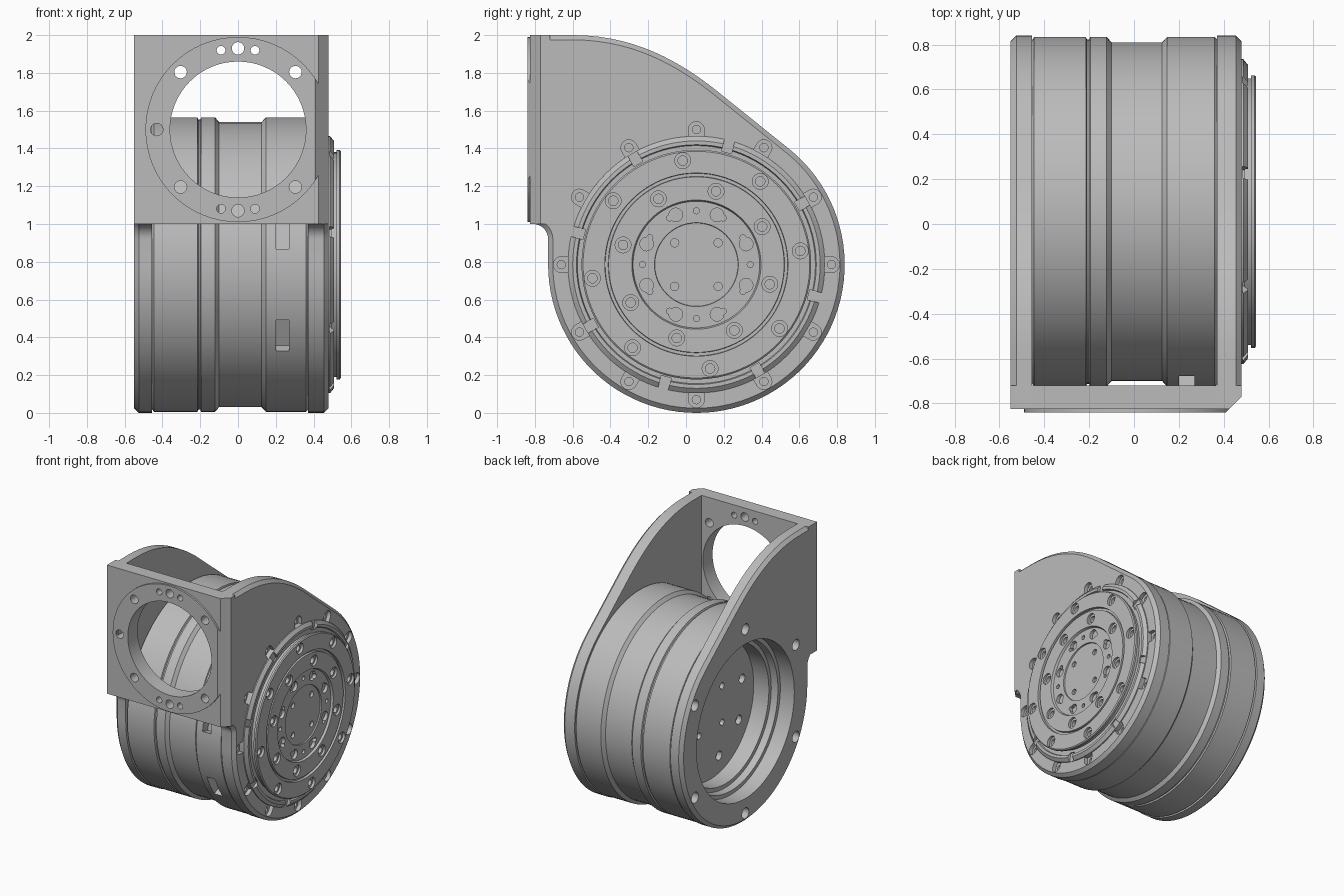
import bpy, bmesh, math
from mathutils import Vector, Matrix
from mathutils.geometry import interpolate_bezier

if "Cube" in bpy.data.objects:
    bpy.data.objects.remove(bpy.data.objects["Cube"])

metal = bpy.data.materials.new("grey metal")
metal.use_nodes = True
metal.diffuse_color = (0.5, 0.5, 0.5, 1)
metal.node_tree.nodes["Principled BSDF"].inputs["Base Color"].default_value = (0.5, 0.5, 0.5, 1)

CY, CZ, R = 0.055, 0.785, 0.785      # drum axis and bracket radius
TO_X = Matrix.Rotation(math.pi / 2, 4, 'Y')
TO_Y = Matrix.Rotation(math.pi / 2, 4, 'X')


def finish(name, bm):
    bmesh.ops.recalc_face_normals(bm, faces=bm.faces)
    me = bpy.data.meshes.new(name)
    bm.to_mesh(me)
    bm.free()
    ob = bpy.data.objects.new(name, me)
    bpy.context.collection.objects.link(ob)
    me.materials.append(metal)
    return ob


def cylinder(bm, centre, r, depth, turn=TO_X, seg=24):
    bmesh.ops.create_cone(bm, cap_ends=True, segments=seg, radius1=r, radius2=r,
                          depth=depth, matrix=Matrix.Translation(centre) @ turn)


def box(bm, centre, size, turn=Matrix()):
    bmesh.ops.create_cube(bm, size=1, matrix=Matrix.Translation(centre) @ turn
                          @ Matrix.Diagonal((*size, 1)))


def cut(target, fill):
    """Subtract the solids that fill() puts into a mesh."""
    bm = bmesh.new()
    fill(bm)
    tool = finish("cutter", bm)
    tool.hide_render = True
    mod = target.modifiers.new("cut", 'BOOLEAN')
    mod.operation, mod.solver, mod.object = 'DIFFERENCE', 'EXACT', tool
    bpy.context.view_layer.objects.active = target
    bpy.ops.object.modifier_apply(modifier=mod.name)
    bpy.data.objects.remove(tool)


def polar(x, r, deg):
    a = math.radians(deg)
    return Vector((x, CY + r * math.cos(a), CZ + r * math.sin(a)))


def ring_holes(x, ring, r, depth, count, start):
    def fill(bm):
        for k in range(count):
            cylinder(bm, polar(x, ring, start + k * 360 / count), r, depth)
    return fill


def ring_boxes(x, ring, size, angles):
    def fill(bm):
        for a in angles:
            box(bm, polar(x, ring, a), size, Matrix.Rotation(math.radians(a), 4, 'X'))
    return fill


def lathe(name, profile, seg=96):
    """Spin (x, radius) points round the drum axis."""
    bm = bmesh.new()
    verts = [bm.verts.new((x, CY, CZ + r)) for x, r in profile]
    edges = [bm.edges.new(p) for p in zip(verts, verts[1:])]
    bmesh.ops.spin(bm, geom=verts + edges, cent=(0, CY, CZ), axis=(1, 0, 0),
                   angle=2 * math.pi, steps=seg, use_merge=True)
    bmesh.ops.remove_doubles(bm, verts=bm.verts, dist=1e-5)
    return finish(name, bm)


# Bracket cheeks: flat front, sweeping top, round bottom, chamfered outside
FRONT = -0.825
outline = [Vector((FRONT, 1)), Vector((FRONT, 2))]
outline += interpolate_bezier(Vector((-0.6, 2)), Vector((-0.25, 2)),
                              Vector((0, 1.84)), Vector((0.2, 1.675)), 16)
for i in range(65):
    p = polar(0, R, 51.3 - i * 231.3 / 64)
    outline.append(Vector((p.y, p.z)))
for i in range(9):
    a = i * math.pi / 16
    outline.append(Vector((-0.81 + 0.08 * math.cos(a), 0.92 + 0.08 * math.sin(a))))


def cheek(name, inner, outer):
    bm = bmesh.new()
    face = bm.faces.new([bm.verts.new((inner, p[0], p[1])) for p in outline])
    new = bmesh.ops.extrude_face_region(bm, geom=[face])["geom"]
    bmesh.ops.translate(bm, vec=(outer - inner, 0, 0),
                        verts=[g for g in new if isinstance(g, bmesh.types.BMVert)])
    bmesh.ops.recalc_face_normals(bm, faces=bm.faces)
    rim = [e for e in bm.edges if all(abs(v.co.x - outer) < 1e-5 for v in e.verts)
           and not all(v.co.y < FRONT + 0.01 for v in e.verts)]
    bmesh.ops.bevel(bm, geom=rim, offset=0.025, segments=1, affect='EDGES')
    return finish(name, bm)


right_cheek = cheek("right_cheek", -0.455, -0.55)
left_cheek = cheek("left_cheek", 0.37, 0.48)
cut(right_cheek, lambda bm: cylinder(bm, (-0.5, CY, CZ), 0.6, 0.4, seg=96))
cut(right_cheek, ring_holes(-0.5, 0.715, 0.042, 0.3, 6, 30))


def edge_holes(bm):
    for z in (1.08, 1.36, 1.64, 1.92):
        cylinder(bm, (-0.55, -0.775, z), 0.033, 0.16)


cut(right_cheek, edge_holes)
# Open pockets with screw holes round the output side
cut(left_cheek, ring_holes(0.48, 0.715, 0.042, 0.06, 12, 0))
cut(left_cheek, ring_boxes(0.48, 0.68, (0.06, 0.07, 0.084), range(0, 360, 30)))
cut(left_cheek, ring_holes(0.44, 0.715, 0.022, 0.08, 12, 0))

# Front plate with a raised round pad
bm = bmesh.new()
box(bm, (-0.035, (FRONT - 0.72) / 2, 1.5), (1.03, -0.72 - FRONT, 1))
front_plate = finish("front_plate", bm)
bm = bmesh.new()
cylinder(bm, (0, -0.83, 1.5), 0.49, 0.02, TO_Y, 64)
front_pad = finish("front_pad", bm)


def plate_holes(bm):
    cylinder(bm, (0, -0.78, 1.5), 0.36, 0.4, TO_Y, 64)
    for a in (45, 90, 135, 180, 225, 270, 315):
        c = math.radians(a)
        cylinder(bm, (0.43 * math.cos(c), -0.78, 1.5 + 0.43 * math.sin(c)), 0.033, 0.4, TO_Y)
    for sx in (-1, 1):
        for sz in (-1, 1):
            cylinder(bm, (0.09 * sx, -0.78, 1.5 + 0.42 * sz), 0.023, 0.4, TO_Y)


def corner_chamfer(bm):
    box(bm, (0.445 + 0.2, -0.805 - 0.2, 1.5), (0.5657, 1.2, 1.2),
        Matrix.Rotation(-math.pi / 4, 4, 'Z'))


for part in (front_plate, front_pad):
    cut(part, plate_holes)
for part in (front_plate, front_pad, left_cheek):
    cut(part, corner_chamfer)

# Drum: stepped bore on one end, waist in the middle
drum = lathe("drum", [
    (-0.25, 0), (-0.25, 0.53), (-0.38, 0.53), (-0.38, 0.56), (-0.43, 0.57), (-0.43, 0.6),
    (-0.455, 0.6), (-0.455, 0.765), (-0.445, 0.78), (-0.215, 0.78), (-0.21, 0.768),
    (-0.2, 0.768), (-0.195, 0.78), (-0.122, 0.78), (-0.1, 0.755), (0.125, 0.755),
    (0.148, 0.78), (0.36, 0.78), (0.37, 0.77), (0.37, 0)])
cut(drum, ring_boxes(0.235, 0.76, (0.07, 0.1, 0.19), (209, 167)))
cut(drum, ring_holes(-0.25, 0.4, 0.035, 0.08, 8, 30))
cut(drum, ring_holes(-0.25, 0.2, 0.025, 0.08, 4, 45))

# Output face: flange, main ring, hub and centre
output_face = lathe("output_face", [
    (0.34, 0), (0.34, 0.68), (0.488, 0.68), (0.508, 0.655), (0.508, 0.635), (0.495, 0.63),
    (0.495, 0.595), (0.522, 0.595), (0.522, 0.608), (0.538, 0.608), (0.545, 0.6),
    (0.545, 0.485), (0.525, 0.483), (0.525, 0.467), (0.542, 0.465), (0.542, 0.342),
    (0.525, 0.335), (0.525, 0.222), (0.515, 0.22), (0.515, 0)])
cut(output_face, ring_boxes(0.52, 0.655, (0.07, 0.08, 0.055), range(30, 390, 45)))
for ring, start in ((0.555, 7.5), (0.402, 30)):
    cut(output_face, ring_holes(0.545, ring, 0.042, 0.04, 8, start))
    cut(output_face, ring_holes(0.52, ring, 0.025, 0.08, 8, start))
cut(output_face, ring_holes(0.525, 0.285, 0.016, 0.06, 12, 0))
cut(output_face, ring_holes(0.525, 0.285, 0.036, 0.05, 8, 22.5))
cut(output_face, ring_holes(0.515, 0.163, 0.022, 0.04, 4, 45))

# Smooth round surfaces, keep machined edges crisp
parts = (right_cheek, left_cheek, front_plate, front_pad, drum, output_face)
for ob in bpy.context.selected_objects:
    ob.select_set(False)
for ob in parts:
    ob.select_set(True)
bpy.context.view_layer.objects.active = drum
bpy.ops.object.shade_smooth_by_angle(angle=math.radians(25))
